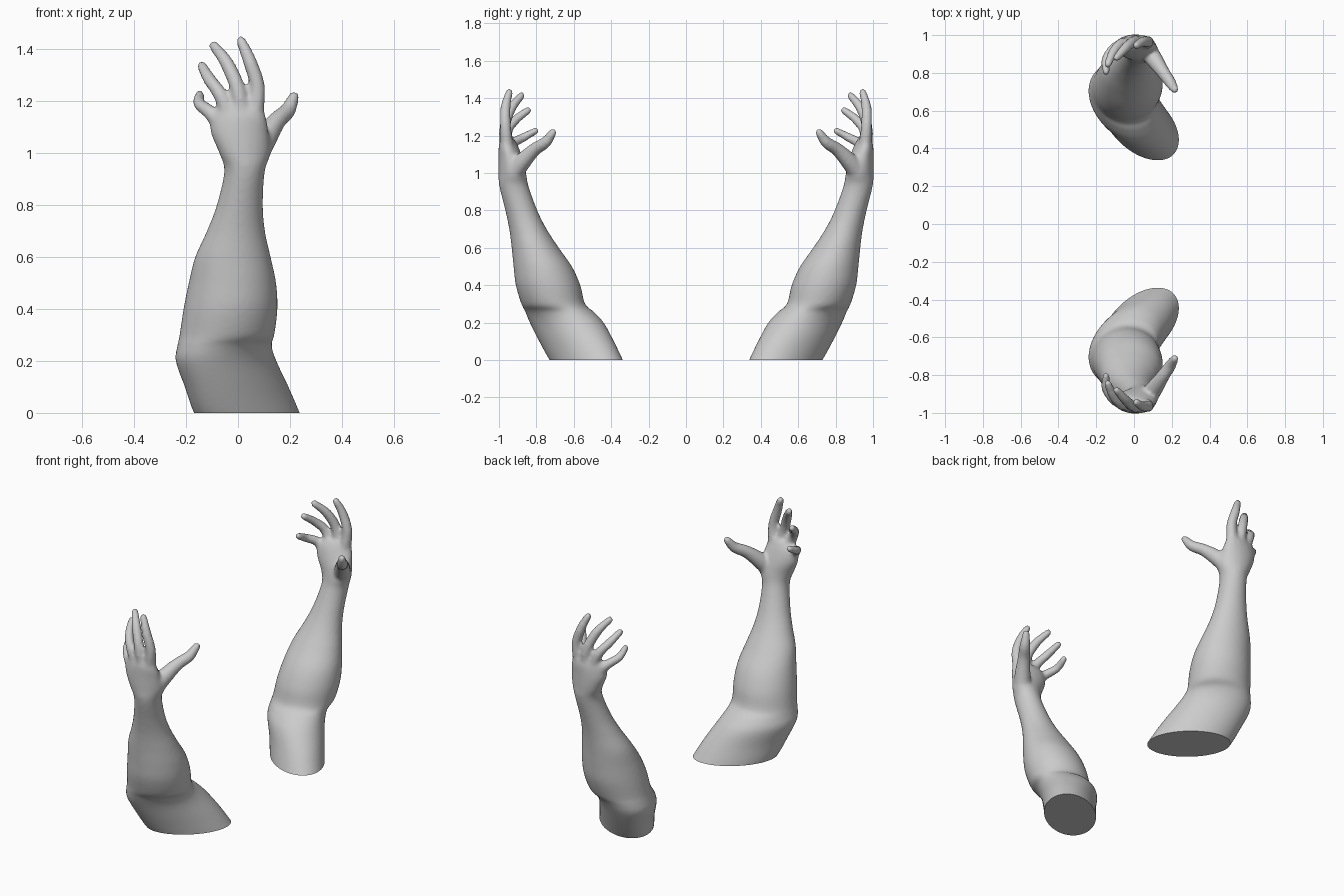
import bpy, bmesh
from math import sin, cos, pi, sqrt
from mathutils import Matrix

if "Cube" in bpy.data.objects:
    bpy.data.objects.remove(bpy.data.objects["Cube"])


def spline(pts, steps):
    """Catmull-Rom resampling of equal-length tuples."""
    p = [pts[0]] + list(pts) + [pts[-1]]
    out = []
    for i in range(1, len(p) - 2):
        for k in range(steps):
            t = k / steps
            out.append([0.5 * (2 * b + (c - a) * t + (2 * a - 5 * b + 4 * c - d) * t * t
                               + (3 * b - a - 3 * c + d) * t ** 3)
                        for a, b, c, d in zip(*p[i - 1:i + 3])])
    return out + [list(pts[-1])]


def loft(bm, rings, n=48):
    """Stack of horizontal slanted ellipses: z, xmin, xmax, ymin, ymax, slant."""
    loops = []
    for z, x0, x1, y0, y1, s in rings:
        cx, rx, cy, ry = (x0 + x1) / 2, (x1 - x0) / 2, (y0 + y1) / 2, (y1 - y0) / 2
        loops.append([bm.verts.new((cx + rx * cos(a), cy + ry * (sin(a) * sqrt(1 - s * s) + s * cos(a)), z))
                      for a in (2 * pi * i / n for i in range(n))])
    for a, b in zip(loops, loops[1:]):
        for i in range(n):
            j = (i + 1) % n
            bm.faces.new((a[i], a[j], b[j], b[i]))
    bm.faces.new(loops[0][::-1])
    bm.faces.new(loops[-1])


def finger(bm, pts):
    """Chain of overlapping balls along a path: x, y, z, radius."""
    for x, y, z, r in spline(pts, 10):
        bmesh.ops.create_icosphere(bm, subdivisions=2, radius=r + 0.003,
                                   matrix=Matrix.Translation((x, y, z)))


bm = bmesh.new()

# upper arm stub, elbow, forearm, wrist and palm
loft(bm, spline([
    (-0.08, -0.12, 0.27, -0.68, -0.30, 0.45),
    (0.00, -0.17, 0.238, -0.73, -0.337, 0.45),
    (0.10, -0.205, 0.195, -0.785, -0.385, 0.42),
    (0.20, -0.24, 0.148, -0.835, -0.44, 0.32),
    (0.26, -0.233, 0.13, -0.86, -0.495, 0.2),
    (0.30, -0.225, 0.14, -0.88, -0.54, 0.05),
    (0.40, -0.21, 0.152, -0.91, -0.565, 0.0),
    (0.50, -0.19, 0.147, -0.922, -0.61, 0.0),
    (0.60, -0.165, 0.126, -0.932, -0.68, 0.0),
    (0.70, -0.12, 0.104, -0.945, -0.745, 0.0),
    (0.80, -0.082, 0.096, -0.966, -0.795, 0.0),
    (0.93, -0.053, 0.103, -0.998, -0.842, 0.0),
    (1.00, -0.072, 0.125, -1.003, -0.855, 0.15),
    (1.08, -0.105, 0.118, -1.003, -0.875, 0.0),
    (1.15, -0.105, 0.105, -1.0, -0.90, -0.2),
    (1.19, -0.07, 0.085, -0.985, -0.925, -0.2)], 5))

# fingers and thumb
finger(bm, [(0.06, -0.955, 1.13, 0.034), (0.075, -0.965, 1.25, 0.028),
            (0.047, -0.965, 1.35, 0.025), (0.012, -0.945, 1.432, 0.018)])
finger(bm, [(0.02, -0.96, 1.13, 0.034), (0.0, -0.968, 1.245, 0.028),
            (-0.042, -0.935, 1.345, 0.025), (-0.092, -0.88, 1.413, 0.018)])
finger(bm, [(-0.025, -0.955, 1.13, 0.033), (-0.068, -0.955, 1.225, 0.026),
            (-0.11, -0.91, 1.285, 0.023), (-0.138, -0.845, 1.335, 0.018)])
finger(bm, [(-0.06, -0.945, 1.10, 0.032), (-0.105, -0.93, 1.155, 0.026),
            (-0.148, -0.87, 1.19, 0.022), (-0.148, -0.805, 1.225, 0.017)])
finger(bm, [(0.07, -0.92, 1.0, 0.05), (0.105, -0.875, 1.06, 0.045),
            (0.15, -0.81, 1.125, 0.034), (0.192, -0.75, 1.165, 0.029), (0.215, -0.712, 1.218, 0.019)])

bmesh.ops.recalc_face_normals(bm, faces=bm.faces[:])
raw = bpy.data.meshes.new("arm_raw")
bm.to_mesh(raw)
bm.free()
front = bpy.data.objects.new("front_arm", raw)
bpy.context.collection.objects.link(front)

# melt everything into one soft skin
m = front.modifiers.new("skin", 'REMESH')
m.mode = 'VOXEL'
m.voxel_size = 0.01
m = front.modifiers.new("soften", 'SMOOTH')
m.factor, m.iterations = 0.5, 7
dg = bpy.context.evaluated_depsgraph_get()
skin = bpy.data.meshes.new_from_object(front.evaluated_get(dg))
front.modifiers.clear()

# flat cut at the base
bm = bmesh.new()
bm.from_mesh(skin)
bmesh.ops.bisect_plane(bm, geom=bm.verts[:] + bm.edges[:] + bm.faces[:], dist=1e-5,
                       plane_co=(0, 0, 0), plane_no=(0, 0, 1), clear_inner=True)
bmesh.ops.holes_fill(bm, edges=[e for e in bm.edges if e.is_boundary], sides=0)
bmesh.ops.recalc_face_normals(bm, faces=bm.faces[:])
bm.to_mesh(skin)
bm.free()
front.data = skin

# mirrored arm behind
mirrored = skin.copy()
mirrored.transform(Matrix.Scale(-1, 4, (0, 1, 0)))
mirrored.flip_normals()
back = bpy.data.objects.new("back_arm", mirrored)
bpy.context.collection.objects.link(back)

for ob in (front, back):
    bpy.ops.object.select_all(action='DESELECT')
    ob.select_set(True)
    bpy.context.view_layer.objects.active = ob
    bpy.ops.object.shade_smooth_by_angle(angle=0.9)
